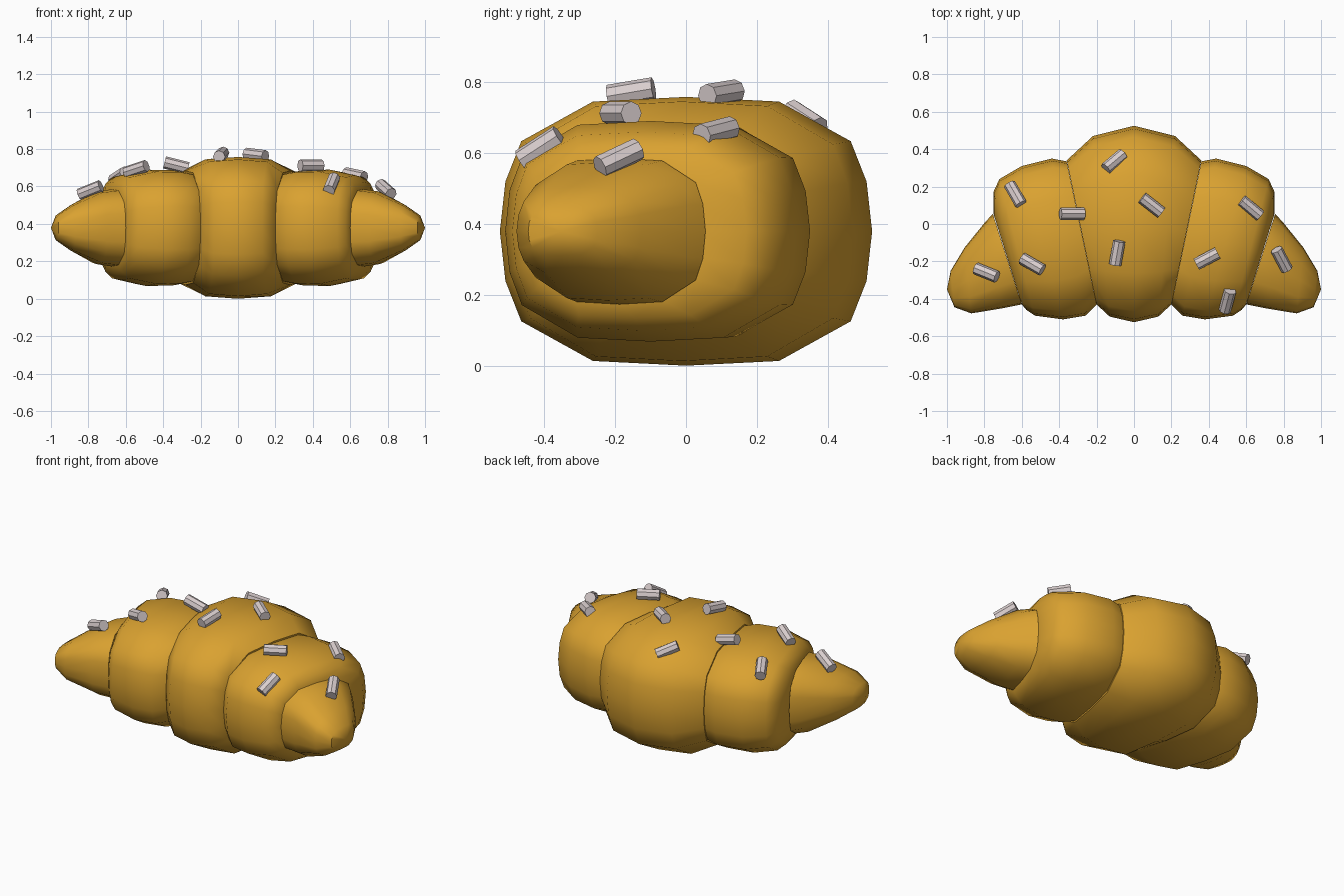
import bpy, bmesh, math
from mathutils import Vector

if "Cube" in bpy.data.objects:
    bpy.data.objects.remove(bpy.data.objects["Cube"])

MID_Z = 0.379

def material(name, rgb):
    m = bpy.data.materials.new(name)
    m.diffuse_color = (*rgb, 1)
    m.use_nodes = True
    m.node_tree.nodes["Principled BSDF"].inputs["Base Color"].default_value = m.diffuse_color
    return m

crust = material("golden crust", (0.70, 0.36, 0.03))
icing = material("pale sprinkle", (0.70, 0.62, 0.62))

# Rounded cross-section: (across, up) fractions for one quarter, mirrored to 16 points
quarter = [(1, 0), (.97, .37), (.885, .67), (.5, .965)]
half = quarter + [(0, 1)] + [(-a, b) for a, b in reversed(quarter)]
SECTION = half + [(a, -b) for a, b in reversed(half[1:-1])]

def finish(name, bm, mat):
    bmesh.ops.recalc_face_normals(bm, faces=bm.faces)
    me = bpy.data.meshes.new(name)
    bm.to_mesh(me)
    bm.free()
    ob = bpy.data.objects.new(name, me)
    bpy.context.collection.objects.link(ob)
    me.materials.append(mat)
    bpy.ops.object.select_all(action='DESELECT')
    ob.select_set(True)
    bpy.context.view_layer.objects.active = ob
    bpy.ops.object.shade_smooth_by_angle(angle=math.radians(42))
    return ob

def loft(name, rings, side=1, tip=None):
    """Each ring: front x, front y, back x, back y, half height."""
    bm = bmesh.new()
    loops = []
    for fx, fy, bx, by, h in rings:
        f, b = Vector((fx * side, fy, MID_Z)), Vector((bx * side, by, MID_Z))
        c, d = (f + b) / 2, (b - f) / 2
        loops.append([bm.verts.new(c + d * a + Vector((0, 0, h * u))) for a, u in SECTION])
    n = len(SECTION)
    for p, q in zip(loops, loops[1:]):
        for i in range(n):
            j = (i + 1) % n
            bm.faces.new((p[i], p[j], q[j], q[i]))
    bm.faces.new(loops[0])
    if tip:
        t = bm.verts.new((tip[0] * side, tip[1], MID_Z))
        for i in range(n):
            bm.faces.new((loops[-1][i], loops[-1][(i + 1) % n], t))
    else:
        bm.faces.new(loops[-1])
    return finish(name, bm, crust)

# Middle roll
right_half = [(.13, -.495, .22, .47, .366), (.20, -.43, .36, .34, .305)]
left_half = [(-a, b, -c, d, h) for a, b, c, d, h in reversed(right_half)]
loft("middle_roll", left_half + [(0, -.525, 0, .525, .379)] + right_half)

# Side rolls and pointed ends
for side, label in ((1, "right"), (-1, "left")):
    loft(label + "_roll", [
        (.20, -.43, .36, .335, .295), (.26, -.49, .44, .35, .308),
        (.38, -.51, .60, .31, .311), (.53, -.49, .72, .24, .28),
        (.575, -.46, .752, .17, .245), (.60, -.43, .75, .05, .20)], side)
    loft(label + "_end", [
        (.60, -.43, .755, .055, .206), (.70, -.45, .80, .005, .195),
        (.87, -.478, .905, -.125, .125),
        (.96, -.445, .98, -.25, .068)], side, (1.0, -.35))

# Sprinkles: x, y, z, heading in degrees, rise along the length
SPRINKLES = [
    (-.105, .335, .695, 40, -.05), (-.635, .16, .655, -60, .04),
    (-.33, .055, .713, 0, -.03), (.095, .10, .768, -38, -.012),
    (.625, .085, .66, -40, -.02), (-.79, -.26, .58, -22, .045),
    (-.545, -.215, .692, -30, .035), (-.09, -.155, .77, 80, .02),
    (.39, -.185, .712, 28, 0), (.79, -.19, .585, -62, -.05),
    (.50, -.41, .613, 75, .075)]
for k, (x, y, z, deg, rise) in enumerate(SPRINKLES, 1):
    bm = bmesh.new()
    bmesh.ops.create_cone(bm, cap_ends=True, segments=8, radius1=.033, radius2=.033, depth=.13)
    ob = finish(f"sprinkle_{k}", bm, icing)
    a = math.radians(deg)
    axis = Vector((math.cos(a) * .12, math.sin(a) * .12, rise))
    ob.rotation_euler = axis.to_track_quat('Z', 'Y').to_euler()
    ob.location = (x, y, z)
